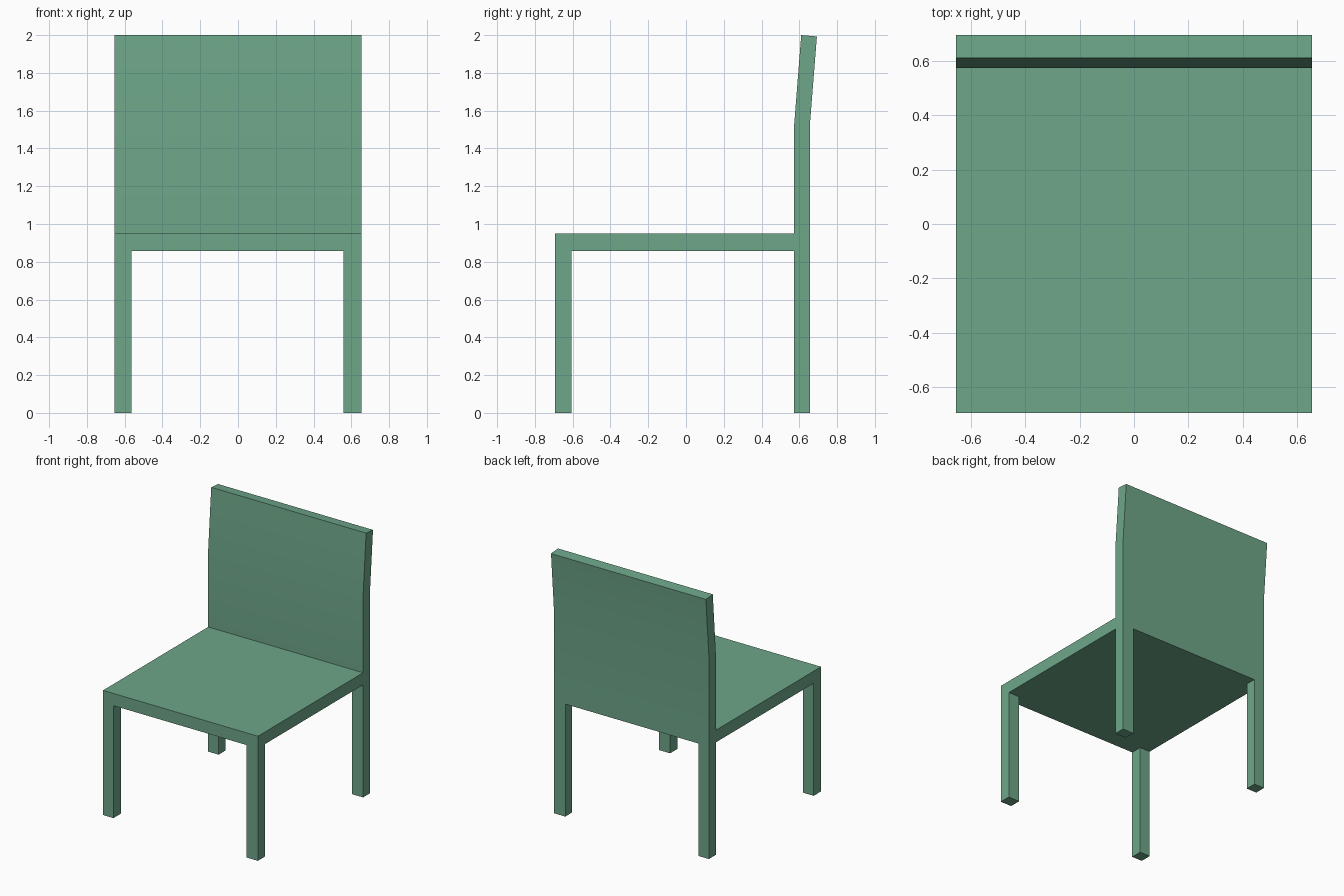
import bpy, bmesh, math
from mathutils import Matrix, Vector

if "Cube" in bpy.data.objects:
    bpy.data.objects.remove(bpy.data.objects["Cube"])

X0, X1, XA, XB = -0.653, 0.653, -0.565, 0.558   # seat sides, inner leg faces
Y0, Y1, YA, YB = -0.693, 0.657, -0.605, 0.573   # seat front/back, inner leg faces
Z0, Z1 = 0.857, 0.95                            # seat underside and top

bm = bmesh.new()


def pick(up, test):
    """Faces looking up or down whose centre passes the test."""
    return [f for f in bm.faces
            if f.normal.z * up > 0.9 and test(f.calc_center_median())]


def extrude(faces, place):
    """Extrude a face region and put each new vertex where place() says."""
    res = bmesh.ops.extrude_face_region(bm, geom=faces)["geom"]
    old = [f for f in faces if f.is_valid]
    if old:
        bmesh.ops.delete(bm, geom=old, context='FACES')
    for v in res:
        if isinstance(v, bmesh.types.BMVert):
            v.co = place(v.co)
    bm.normal_update()
    return [f for f in res if isinstance(f, bmesh.types.BMFace)]


# Seat slab, cut along the inner leg faces
centre = Vector(((X0 + X1) / 2, (Y0 + Y1) / 2, (Z0 + Z1) / 2))
bmesh.ops.create_cube(bm, size=1, matrix=Matrix.Translation(centre)
                      @ Matrix.Diagonal((X1 - X0, Y1 - Y0, Z1 - Z0, 1)))
for axis, pos in ((0, XA), (0, XB), (1, YA), (1, YB)):
    p, n = Vector((0, 0, 0)), Vector((0, 0, 0))
    p[axis], n[axis] = pos, 1
    bmesh.ops.bisect_plane(bm, geom=bm.verts[:] + bm.edges[:] + bm.faces[:],
                           plane_co=p, plane_no=n)
bm.normal_update()

# Four legs pulled down from the corner cells
for sx in (-1, 1):
    for sy in (-1, 1):
        corner = pick(-1, lambda c: c.z > 0.5 and c.x * sx > 0.57 and c.y * sy > 0.6)
        extrude(corner, lambda co: Vector((co.x, co.y, 0)))

# Backrest pulled up from the rear cells: straight, then leaning back
rear = pick(1, lambda c: c.y > YB)
middle = (YB + Y1) / 2
rear = extrude(rear, lambda co: Vector((co.x, co.y, 1.53 if co.y < middle else 1.54)))
extrude(rear, lambda co: Vector((co.x, 0.61, 2.0) if co.y < middle
                                else (co.x, 0.693, 1.993)))

bmesh.ops.recalc_face_normals(bm, faces=bm.faces[:])
mesh = bpy.data.meshes.new("chair")
bm.to_mesh(mesh)
bm.free()
chair = bpy.data.objects.new("chair", mesh)
bpy.context.collection.objects.link(chair)

green = bpy.data.materials.new("green_paint")
green.diffuse_color = (0.155, 0.38, 0.25, 1)
green.use_nodes = True
green.node_tree.nodes["Principled BSDF"].inputs["Base Color"].default_value = green.diffuse_color
mesh.materials.append(green)

# Soft shading over the gentle bend, sharp corners elsewhere
bpy.context.view_layer.objects.active = chair
chair.select_set(True)
bpy.ops.object.shade_smooth_by_angle(angle=math.radians(30))
